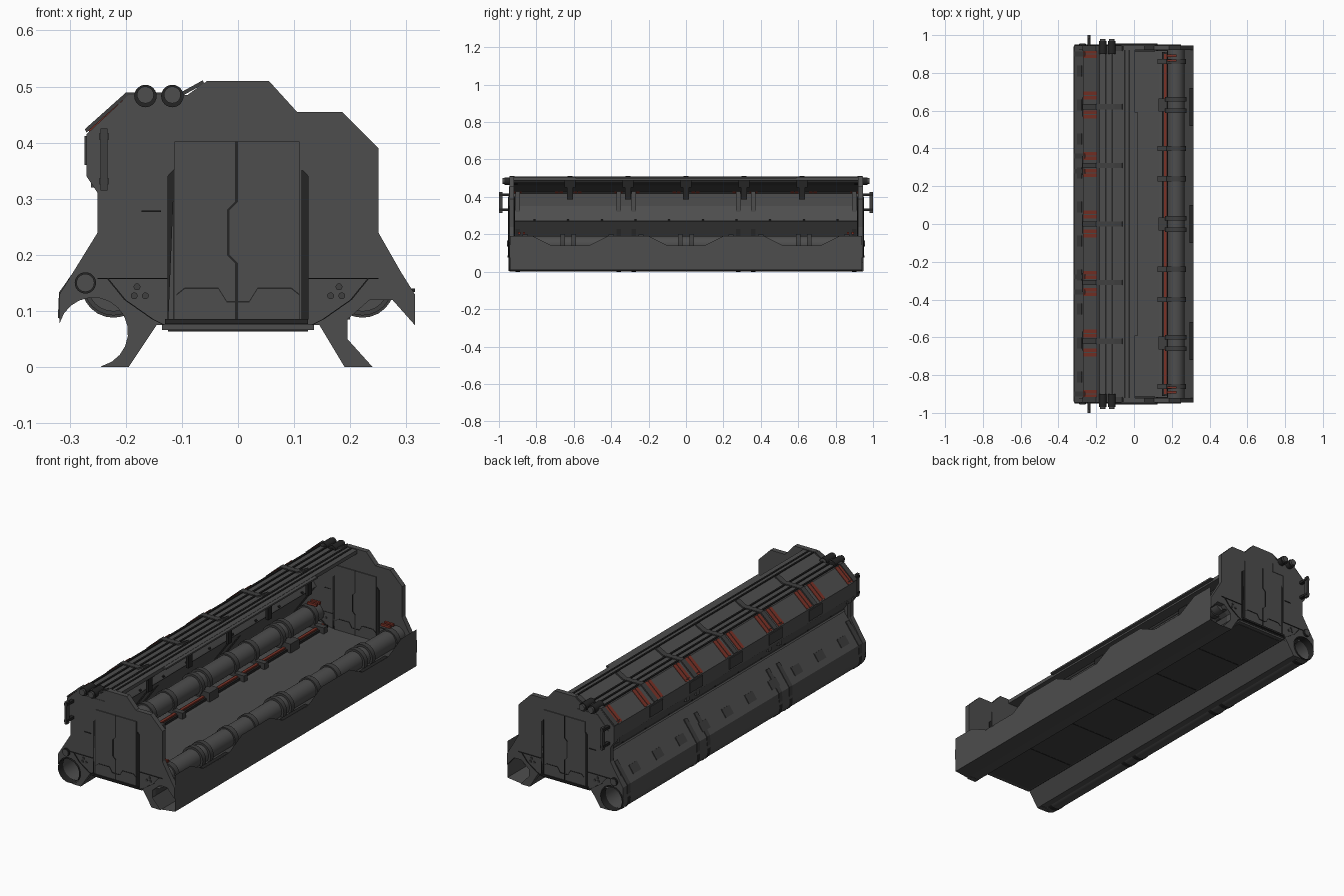
import bpy, bmesh, math

if "Cube" in bpy.data.objects:
    bpy.data.objects.remove(bpy.data.objects["Cube"])

def mat(name, r, g, b):
    m = bpy.data.materials.new(name)
    m.diffuse_color = (r, g, b, 1)
    m.use_nodes = True
    m.node_tree.nodes["Principled BSDF"].inputs["Base Color"].default_value = m.diffuse_color
    return m

GREY = mat("dark grey", .075, .075, .075)
DEEP = mat("deep grey", .05, .05, .05)
BLACK = mat("near black", .018, .018, .018)
RED = mat("dull red", .2, .032, .02)

def finish(name, bm, m, smooth=False):
    bmesh.ops.recalc_face_normals(bm, faces=bm.faces)
    me = bpy.data.meshes.new(name)
    bm.to_mesh(me)
    bm.free()
    me.materials.append(m)
    o = bpy.data.objects.new(name, me)
    bpy.context.collection.objects.link(o)
    if smooth:
        bpy.ops.object.select_all(action='DESELECT')
        o.select_set(True)
        bpy.context.view_layer.objects.active = o
        bpy.ops.object.shade_smooth_by_angle(angle=math.radians(35))
    return o

def sheet(name, pts, y0, y1, m, smooth=False):
    """Open x,z path swept along y, no thickness."""
    bm = bmesh.new()
    a = [bm.verts.new((x, y0, z)) for x, z in pts]
    b = [bm.verts.new((x, y1, z)) for x, z in pts]
    for i in range(len(pts) - 1):
        bm.faces.new((a[i], a[i + 1], b[i + 1], b[i]))
    return finish(name, bm, m, smooth)

def prism(name, pts, y0, y1, m, smooth=False):
    """Closed x,z outline extruded along y."""
    bm = bmesh.new()
    a = [bm.verts.new((x, y0, z)) for x, z in pts]
    b = [bm.verts.new((x, y1, z)) for x, z in pts]
    n = len(pts)
    bm.faces.new(a)
    bm.faces.new(b[::-1])
    for i in range(n):
        j = (i + 1) % n
        bm.faces.new((a[j], a[i], b[i], b[j]))
    return finish(name, bm, m, smooth)

def box(name, x0, x1, y0, y1, z0, z1, m):
    return prism(name, [(x0, z0), (x1, z0), (x1, z1), (x0, z1)], y0, y1, m)

def circle(cx, cz, r, n=24, a0=0, a1=360):
    return [(cx + r * math.cos(math.radians(a0 + (a1 - a0) * i / n)),
             cz + r * math.sin(math.radians(a0 + (a1 - a0) * i / n))) for i in range(n + 1)]

def rod(name, cx, cz, r, y0, y1, m):
    return prism(name, circle(cx, cz, r)[:-1], y0, y1, m, True)

def band(name, path, shift, y0, y1, m):
    """Strip of even width following a path."""
    back = [(x + shift[0], z + shift[1]) for x, z in reversed(path)]
    return prism(name, path + back, y0, y1, m)

TX, TZ, TR = -.258, .062, .062      # lower left tube
L = .94                             # half length of the shell

# end frames with the round notch left and the angular notch right
frame = [(-.055, .51), (.055, .51), (.105, .455), (.185, .455), (.25, .39), (.25, .24),
         (.29, .17), (.315, .13), (.315, .075), (.275, .12), (.235, .12), (.195, .085),
         (.195, .05), (.24, 0), (.19, 0), (.145, .075), (-.145, .075), (-.195, 0), (-.245, 0)]
frame += circle(TX, TZ, TR, 14, -75, 165)
frame += [(-.318, .13), (-.25, .24), (-.25, .31), (-.27, .34), (-.27, .415), (-.195, .485), (-.09, .485)]

for s in (-1, 1):
    def span(a, b):
        return tuple(sorted((s * a, s * b)))
    prism("end_frame", frame, *span(.92, .945), GREY)
    for a, b in ((.945, .949), (.916, .92)):
        # doors, side panels and seams on both faces of each end
        y = span(a, b)
        c = span(a - .002, b + .002)
        box("door", -.113, .11, *y, .085, .402, GREY)
        band("door_seam", [(0, .402), (0, .295), (-.015, .28), (-.015, .2), (0, .185), (0, .085)],
             (-.005, 0), *c, BLACK)
        band("door_kick_line", [(-.11, .13), (-.095, .142), (-.035, .142), (-.02, .118),
                                (.02, .118), (.035, .142), (.095, .142), (.11, .13)], (0, -.003), *c, BLACK)
        for k in (-1, 1):
            band("door_jamb", [(k * .113, .085), (k * .113, .352), (k * .124, .34), (k * .124, .085)],
                 (k * .002, 0), *y, BLACK)
            band("frame_line", [(k * .124, .157), (k * .25, .157)], (0, .002), *y, BLACK)
            band("foot_line", [(k * .13, .075), (k * .15, .085), (k * .2, .12), (k * .23, .157)],
                 (k * .003, 0), *y, BLACK)
            for dx, dz in ((.18, .143), (.165, .127), (.185, .127)):
                rod("frame_bolt", k * dx, dz, .006, *y, DEEP)
        prism("upper_panel", [(-.24, .39), (-.18, .455), (-.065, .455), (-.065, .41), (-.13, .41),
                              (-.13, .16), (-.24, .16)], *span(a, b - .002), GREY)
        box("left_mark", -.172, -.137, *c, .276, .279, BLACK)
    box("threshold", -.13, .125, *span(.92, .955), .077, .086, BLACK)
    # pipe ends, handle and lower tube fittings
    for x in (-.165, -.117):
        rod("roof_pipe_end", x, .483, .02, *span(.9, .97), BLACK)
        rod("roof_pipe_cap", x, .485, .015, *span(.9, .98), GREY)
    box("handle_grip", -.245, -.233, *span(.98, 1.0), .315, .425, DEEP)
    for z in (.325, .405):
        box("handle_post", -.247, -.231, *span(.94, 1.0), z, z + .012, BLACK)
    rod("port_ring", -.272, .15, .019, *span(.92, .953), BLACK)
    rod("port", -.272, .15, .016, *span(.92, .956), GREY)
    sheet("tube_end_ring", circle(TX, TZ, TR - .004), *span(.91, .95), BLACK, True)
    for x in (-.2, .2):
        for y in (.86, .885):
            box("corner_marker", x - .025, x + .025, *span(y, y + .012), .2, .212, RED)

# floor, underside and raised floor edges
box("floor", -.135, .135, -L, L, .066, .085, GREY)
box("underfloor_plate", -.125, .125, -.92, .92, .0645, .066, DEEP)
for y in (-.62, -.31, 0, .31, .62):
    box("underfloor_seam", -.125, .125, y - .003, y + .003, .0635, .0645, BLACK)
for k in (-1, 1):
    sheet("floor_edge", [(k * .135, .085), (k * .16, .09), (k * .19, .1), (k * .23, .1)], -L, L, GREY)
    box("red_rail", k * .165 - .007, k * .165 + .007, -.9, .9, .098, .106, RED)
    box("rail_bed", k * .165 - .017, k * .165 + .017, -.91, .91, .085, .099, BLACK)
    # inner pipe with clamps
    rod("inner_pipe", k * .222, .145, .046, -.92, .92, GREY)
    for y in (-.86, -.4, -.24, .24, .4, .86):
        rod("pipe_clamp", k * .222, .145, .053, y - .014, y + .014, DEEP)
        xs = sorted((k * .125, k * .2))
        box("clamp_foot", *xs, y - .014, y + .014, .085, .115, DEEP)
    for y in (-.63, 0, .63):
        for d in (-.03, .03):
            rod("pipe_collar", k * .222, .145, .057, y + d - .012, y + d + .012, DEEP)
        xs = sorted((k * .13, k * .19))
        box("collar_block", *xs, y - .035, y + .035, .085, .13, DEEP)

# right skirt: flat outer panel with three dips in its top edge
top = []
for c in (-.62, 0, .62):
    top += [(c - .2, .19), (c - .1, .14), (c + .1, .14), (c + .2, .19)]
bm = bmesh.new()
edge = [(-L, .01), (L, .01), (L, .19)] + top[::-1] + [(-L, .19)]
bm.faces.new([bm.verts.new((.315, y, z)) for y, z in edge])
finish("right_skirt", bm, GREY)
sheet("right_skirt_bottom", [(.315, .01), (.24, .001), (.19, .001), (.14, .07)], -L, L, GREY)
sheet("right_channel", [(.315, .13), (.275, .12), (.235, .12), (.195, .085), (.195, .05), (.24, .001)], -L, L, DEEP)
for c in (-.62, 0, .62):
    box("skirt_dip_lip", .295, .315, c - .1, c + .1, .134, .14, BLACK)

# left lower tube, skirt and recessed wall
sheet("left_tube", circle(TX, TZ, TR - .001, 32), -L, L, GREY, True)
sheet("left_leg", [(-.23, .004), (-.195, .001), (-.14, .07)], -L, L, GREY)
sheet("left_wall", [(-.319, .07), (-.317, .13), (-.215, .27), (-.27, .35)], -L, L, GREY)
for y in (-.9, -.36, -.28, .28, .36, .9):
    band("skirt_strap", [(-.316, .085), (-.314, .13), (-.245, .227)], (-.005, .003), y - .012, y + .012, DEEP)
    band("inner_wall_strap", [(-.262, .32), (-.262, .43)], (.016, 0), y - .012, y + .012, GREY)
    sheet("tube_strap", circle(TX, TZ, TR + .001, 16, 170, 330), y - .012, y + .012, BLACK, True)
for i in range(10):
    y = -.81 + i * .18
    band("skirt_plate", [(-.3, .154), (-.275, .189)], (-.003, .002), y - .03, y + .03, DEEP)
    rod("wall_bolt", -.218, .278, .005, y - .005, y + .005, BLACK)
band("wall_rail", [(-.22, .266), (-.212, .27), (-.22, .276)], (-.006, 0), -.92, .92, DEEP)

# roof shell, ribs and straps
roof = [(-.27, .35), (-.27, .418), (-.197, .483), (-.1, .483), (-.06, .505), (.005, .505)]
sheet("roof_shell", roof, -L, L, GREY)
box("roof_edge_beam", -.05, .005, -L, L, .488, .506, GREY)
prism("roof_inner_lining", [(-.245, .43), (-.19, .475), (-.06, .485), (-.06, .476), (-.18, .462)], -.92, .92, DEEP)
box("roof_tab", .0, .022, -.59, .59, .497, .505, GREY)
for x, z in ((-.185, .483), (-.15, .483), (-.115, .483), (-.05, .504), (-.025, .504)):
    box("roof_rib", x - .004, x + .004, -L, L, z, z + .005, BLACK)
for y in (-.93, -.62, -.31, 0, .31, .62, .93):
    band("roof_strap", roof[1:5], (-.003, .006), y - .014, y + .014, DEEP)
for y in (-.62, -.31, 0, .31, .62):
    box("inner_roof_bracket", -.06, -.04, y - .03, y + .03, .45, .495, BLACK)
    box("inner_roof_hook", -.056, -.042, y - .015, y + .015, .385, .45, BLACK)
    box("roof_side_plate", -.274, -.27, y - .05, y + .05, .36, .412, DEEP)

# red stripes on the roof slope, seen from both sides
for y in (.05, .27, .36, .58, .68, .9):
    for s in (-1, 1):
        for d in (-.012, .012):
            c = s * y + d
            prism("red_stripe", [(-.268, .423), (-.197, .486), (-.194, .481), (-.264, .418)],
                  c - .0095, c + .0095, RED)
